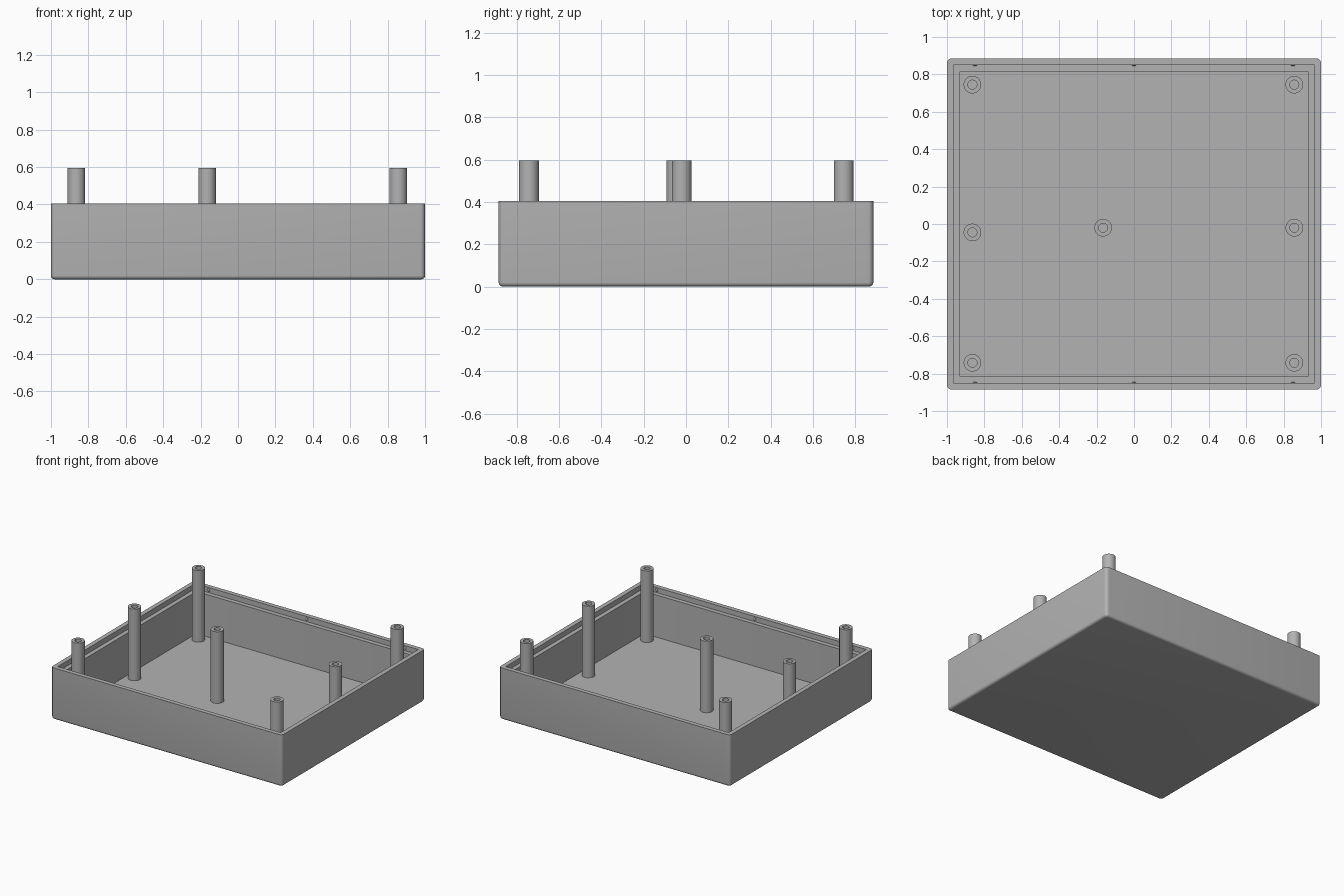
import bpy, bmesh, math
from mathutils import Matrix

cube = bpy.data.objects.get("Cube")
if cube:
    bpy.data.objects.remove(cube)

grey = bpy.data.materials.new("grey plastic")
grey.use_nodes = True
colour = (0.45, 0.45, 0.45, 1)
grey.diffuse_color = colour
grey.node_tree.nodes["Principled BSDF"].inputs["Base Color"].default_value = colour

HX, HY, HEIGHT = 1.0, 0.885, 0.405
WALL, LEDGE, LEDGE_Z, FLOOR_Z = 0.035, 0.069, 0.365, 0.035
POST_TOP, POST_R, HOLE_R = 0.595, 0.047, 0.024


def add_object(name, bm):
    bmesh.ops.recalc_face_normals(bm, faces=bm.faces)
    mesh = bpy.data.meshes.new(name)
    bm.to_mesh(mesh)
    bm.free()
    mesh.materials.append(grey)
    obj = bpy.data.objects.new(name, mesh)
    bpy.context.collection.objects.link(obj)
    bpy.ops.object.select_all(action="DESELECT")
    bpy.context.view_layer.objects.active = obj
    obj.select_set(True)
    bpy.ops.object.shade_smooth_by_angle(angle=math.radians(35))
    return obj


def loft(bm, rings):
    """Skin a list of closed rings and cap both ends."""
    loops = [[bm.verts.new(p) for p in ring] for ring in rings]
    n = len(loops[0])
    for a, b in zip(loops, loops[1:]):
        for i in range(n):
            j = (i + 1) % n
            bm.faces.new((a[i], a[j], b[j], b[i]))
    bm.faces.new(loops[0])
    bm.faces.new(loops[-1])


def rounded_rect(inset, radius, z, steps=6):
    ring = []
    for k, (sx, sy) in enumerate(((1, 1), (-1, 1), (-1, -1), (1, -1))):
        cx, cy = sx * (HX - inset - radius), sy * (HY - inset - radius)
        for i in range(steps + 1):
            a = math.pi / 2 * (k + i / steps)
            ring.append((cx + radius * math.cos(a), cy + radius * math.sin(a), z))
    return ring


def circle(x, y, r, z, n=32):
    return [(x + r * math.cos(i * math.tau / n), y + r * math.sin(i * math.tau / n), z)
            for i in range(n)]


# Tray: rounded outside, rebated rim, hollow inside
rings = []
R = 0.025
for i in range(6):
    a = math.pi / 2 * i / 5
    inset = 0.02 * (1 - math.sin(a))
    rings.append(rounded_rect(inset, R - inset, 0.02 * (1 - math.cos(a))))
rings += [rounded_rect(0, R, HEIGHT),
          rounded_rect(WALL, 0.003, HEIGHT),
          rounded_rect(WALL, 0.003, LEDGE_Z),
          rounded_rect(LEDGE, 0.003, LEDGE_Z),
          rounded_rect(LEDGE, 0.003, FLOOR_Z)]
bm = bmesh.new()
loft(bm, rings)
add_object("tray", bm)

# Hollow screw posts standing on the floor
posts = [(x, y) for x in (-0.864, 0.857) for y in (-0.742, 0.745)]
posts += [(-0.864, -0.045), (0.857, -0.02), (-0.165, -0.02)]
for x, y in posts:
    bm = bmesh.new()
    loft(bm, [circle(x, y, POST_R, FLOOR_Z - 0.005), circle(x, y, POST_R, POST_TOP),
              circle(x, y, HOLE_R, POST_TOP), circle(x, y, HOLE_R, POST_TOP - 0.3)])
    add_object("screw_post", bm)

# Small snap bumps on the long rim walls
for x in (-0.85, 0, 0.85):
    for side in (-1, 1):
        bm = bmesh.new()
        place = Matrix.Translation((x, side * (HY - WALL), HEIGHT - 0.02))
        bmesh.ops.create_uvsphere(bm, u_segments=16, v_segments=8, radius=1,
                                  matrix=place @ Matrix.Diagonal((0.011, 0.006, 0.011, 1)))
        add_object("snap_bump", bm)
